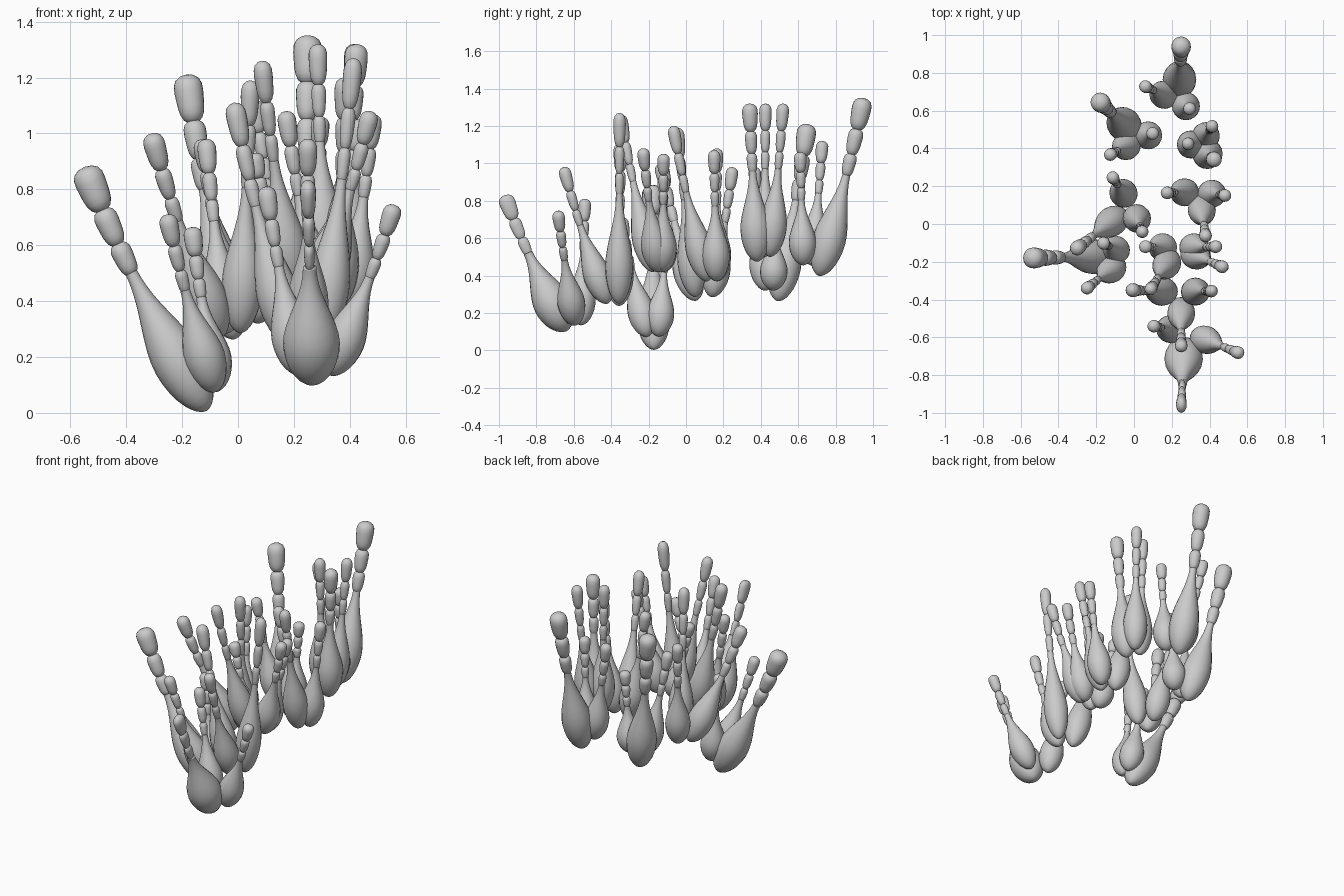
import bpy
from math import cos, sin, pi, tau
from mathutils import Vector

if "Cube" in bpy.data.objects:
    bpy.data.objects.remove(bpy.data.objects["Cube"])

SIDES = 20
THIN = .036  # usual radius of an end bead


def bead_radius(f):
    """Rounded barrel, wider toward its upper end."""
    return max((1 - abs(2 * f - 1) ** 4) ** .5, .03) * (.76 + .26 * f)


def bulb_radius(f):
    """Teardrop: round bottom, long taper into a neck."""
    if f < .35:
        return max((1 - (1 - f / .35) ** 2) ** .55, .03)
    return .24 + .76 * (.5 + .5 * cos(pi * ((f - .35) / .65) ** .9))


def sweep(verts, faces, path, t0, t1, radius, rx, ry, rings):
    """Closed round body swept along a stretch of the path."""
    start = len(verts)
    for i in range(rings + 1):
        f = .5 - .5 * cos(pi * i / rings)
        t = t0 + (t1 - t0) * f
        d = (path(t + .01) - path(t - .01)).normalized()
        u = Vector((1, 0, 0))
        u = (u - d * u.dot(d)).normalized()
        v = d.cross(u)
        r = radius(f)
        for j in range(SIDES):
            a = tau * j / SIDES
            verts.append(path(t) + u * (cos(a) * rx * r) + v * (sin(a) * ry * r))
    for i in range(rings):
        p = start + i * SIDES
        for j in range(SIDES):
            k = (j + 1) % SIDES
            faces.append((p + j, p + k, p + SIDES + k, p + SIDES + j))
    faces.append([start + j for j in reversed(range(SIDES))])
    faces.append([start + rings * SIDES + j for j in range(SIDES)])


def finger(name, centre, tip, r=THIN, flat=1):
    """Bulb rooted beside the cluster centre, curving outward and up to the tip."""
    tip = Vector(tip)
    out = tip - centre
    out.z = 0
    base = centre + out * .08 + out.normalized() * .035
    base.z -= 2.8 * (r - THIN)          # thick fingers start lower
    d = tip - base
    bend = base + Vector((d.x * .6, d.y * .6, d.z * .5))

    def path(t):
        return base * (1 - t) ** 2 + bend * 2 * t * (1 - t) + tip * t * t

    verts, faces = [], []
    body = (.074 + .75 * (r - THIN)) / flat ** .5
    sweep(verts, faces, path, 0, .575, bulb_radius, body, body, 20)
    # two small beads and a larger end bead
    for t0, t1, s in ((.555, .69, .68), (.675, .83, .78), (.815, 1, 1)):
        sweep(verts, faces, path, t0, t1, bead_radius, r * s * flat, r * s, 10)
    me = bpy.data.meshes.new(name)
    me.from_pydata(verts, [], faces)
    me.polygons.foreach_set("use_smooth", [True] * len(me.polygons))
    bpy.context.collection.objects.link(bpy.data.objects.new(name, me))


def cluster(name, centre, *tips):
    """Fingers fanning out from one root; each is tip, then optional thickness."""
    for i, (tip, *size) in enumerate(tips):
        finger(f"{name}_finger_{i + 1}", Vector(centre), tip, *size)


# rear clusters
cluster("rear_right", (.235, .65, .455),
        [(.25, .95, 1.35), .056], [(.055, .73, 1.12)], [(.295, .61, 1.06)])
cluster("upper_right", (.345, .41, .5),
        [(.415, .52, 1.32)], [(.425, .34, 1.32), .045], [(.285, .425, 1.32)])
cluster("rear_left", (.03, .45, .32),
        [(-.185, .65, 1.21), .056], [(.1, .48, .84)], [(-.13, .365, .98)])

# middle clusters
cluster("middle_left", (-.01, .095, .285),
        [(-.115, .25, .98)], [(-.31, -.135, 1), .042], [(.045, -.045, 1.19)])
cluster("middle_right", (.345, .17, .37),
        [(.17, .165, 1.08)], [(.485, .15, 1.07)], [(.38, -.07, 1.2)])
cluster("centre", (.23, -.125, .42),
        [(.055, -.12, .93)], [(.44, -.12, 1.05)],
        [(.475, -.23, 1.08)], [(.085, -.35, 1.26)])

# front and side clusters
cluster("front_centre", (.25, -.36, .25),
        [(.25, -.655, .98)], [(.415, -.355, 1.27)], [(-.015, -.35, 1.11), .04])
cluster("left", (-.035, -.17, .075),
        [(-.55, -.18, .88), .06], [(-.165, -.1, .665)], [(-.255, -.345, .71)])
cluster("front", (.27, -.57, .135),
        [(.25, -.97, .83), .047, .65], [(.56, -.685, .745)], [(.1, -.54, .81)])
